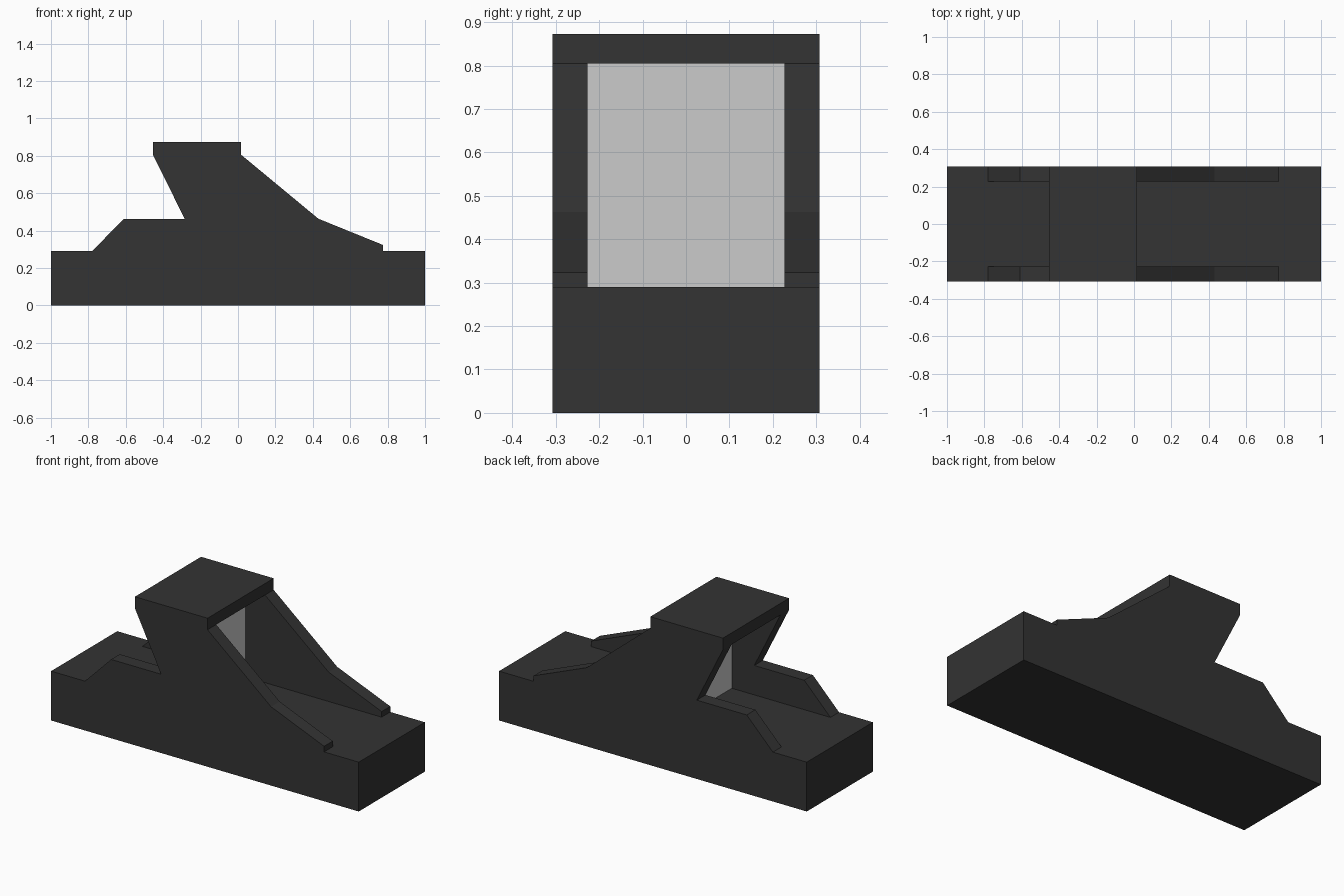
import bpy, bmesh

if "Cube" in bpy.data.objects:
    bpy.data.objects.remove(bpy.data.objects["Cube"])


def material(name, rgba):
    m = bpy.data.materials.new(name)
    m.diffuse_color = rgba
    m.use_nodes = True
    m.node_tree.nodes["Principled BSDF"].inputs["Base Color"].default_value = m.diffuse_color
    return m


BLACK = material("black plastic", (0.033, 0.033, 0.033, 1.0))
CLEAR = material("clear pane", (0.6, 0.6, 0.6, 0.5))

HALF_WIDTH = 0.307   # half of the overall width
INNER = 0.227        # inner face of the side walls
BASE_TOP = 0.29
ROOF_BOTTOM = 0.805
ROOF_TOP = 0.873


def extrude_profile(name, points, y0, y1, mat):
    """Extrude an (x, z) outline from y0 to y1."""
    bm = bmesh.new()
    face = bm.faces.new([bm.verts.new((x, y0, z)) for x, z in points])
    moved = bmesh.ops.extrude_face_region(bm, geom=[face])["geom"]
    verts = [g for g in moved if isinstance(g, bmesh.types.BMVert)]
    bmesh.ops.translate(bm, verts=verts, vec=(0, y1 - y0, 0))
    # close the starting side if the extrusion removed it
    if len(bm.faces) < len(points) + 2:
        bmesh.ops.holes_fill(bm, edges=bm.edges)
    bmesh.ops.recalc_face_normals(bm, faces=bm.faces)
    mesh = bpy.data.meshes.new(name)
    bm.to_mesh(mesh)
    bm.free()
    mesh.materials.append(mat)
    obj = bpy.data.objects.new(name, mesh)
    bpy.context.collection.objects.link(obj)
    return obj


def block(name, x0, x1, half_y, z0, z1, mat):
    outline = [(x0, z0), (x1, z0), (x1, z1), (x0, z1)]
    return extrude_profile(name, outline, -half_y, half_y, mat)


# Solid base
block("base", -1, 1, HALF_WIDTH, 0, BASE_TOP, BLACK)

# Roof slab
block("roof", -0.455, 0.017, HALF_WIDTH, ROOF_BOTTOM, ROOF_TOP, BLACK)

# Side walls with sloped ends, one on each side
wall_outline = [
    (-0.78, BASE_TOP), (0.775, BASE_TOP), (0.775, 0.323), (0.43, 0.463),
    (0.017, ROOF_BOTTOM), (-0.455, ROOF_BOTTOM), (-0.285, 0.463), (-0.61, 0.463),
]
for side, name in ((-1, "front_wall"), (1, "back_wall")):
    y0, y1 = sorted((side * INNER, side * HALF_WIDTH))
    extrude_profile(name, wall_outline, y0, y1, BLACK)

# Upright clear pane between the walls, under the roof
block("window_pane", -0.139, -0.109, INNER, BASE_TOP, ROOF_BOTTOM, CLEAR)
